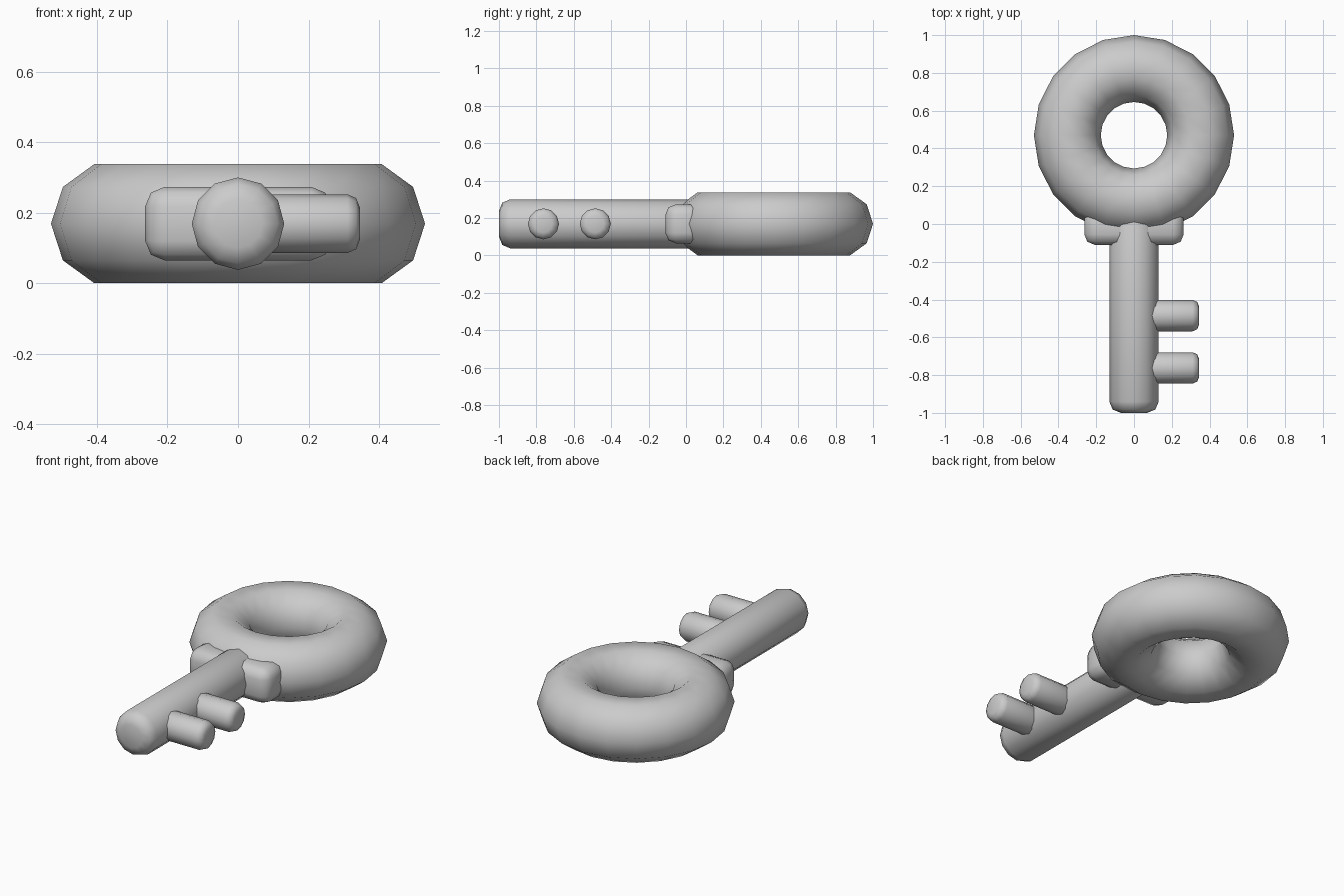
import bpy
from math import radians

if "Cube" in bpy.data.objects:
    bpy.data.objects.remove(bpy.data.objects["Cube"])

MID = 0.169  # height of the key's centre plane


def finish(name, bevel=0.0):
    ob = bpy.context.object
    ob.name = name
    bpy.ops.object.transform_apply(location=False, rotation=True, scale=True)
    if bevel:
        m = ob.modifiers.new("rounded_edges", 'BEVEL')
        m.width = bevel
        m.segments = 2
        m.limit_method = 'ANGLE'
        m.angle_limit = radians(50)
    bpy.ops.object.shade_smooth()
    return ob


def rod(name, radius, length, loc, rot, bevel):
    bpy.ops.mesh.primitive_cylinder_add(vertices=12, radius=radius, depth=length,
                                        location=loc, rotation=rot)
    return finish(name, bevel)


# ring handle
bpy.ops.mesh.primitive_torus_add(major_radius=0.353, minor_radius=0.177,
                                 major_segments=20, minor_segments=10,
                                 location=(0, 0.47, MID))
finish("ring_handle")

# shaft, from the tip to inside the ring
rod("shaft", 0.131, 1.08, (0, -0.46, MID), (radians(90), 0, 0), 0.06)

# collar where shaft meets ring
bpy.ops.mesh.primitive_cube_add(size=1, location=(0, -0.015, MID))
bpy.context.object.scale = (0.526, 0.19, 0.208)
finish("collar", 0.055)

# two teeth
for i, y in enumerate((-0.485, -0.762)):
    rod(f"tooth_{i + 1}", 0.083, 0.325, (0.1825, y, MID), (0, radians(90), 0), 0.035)
